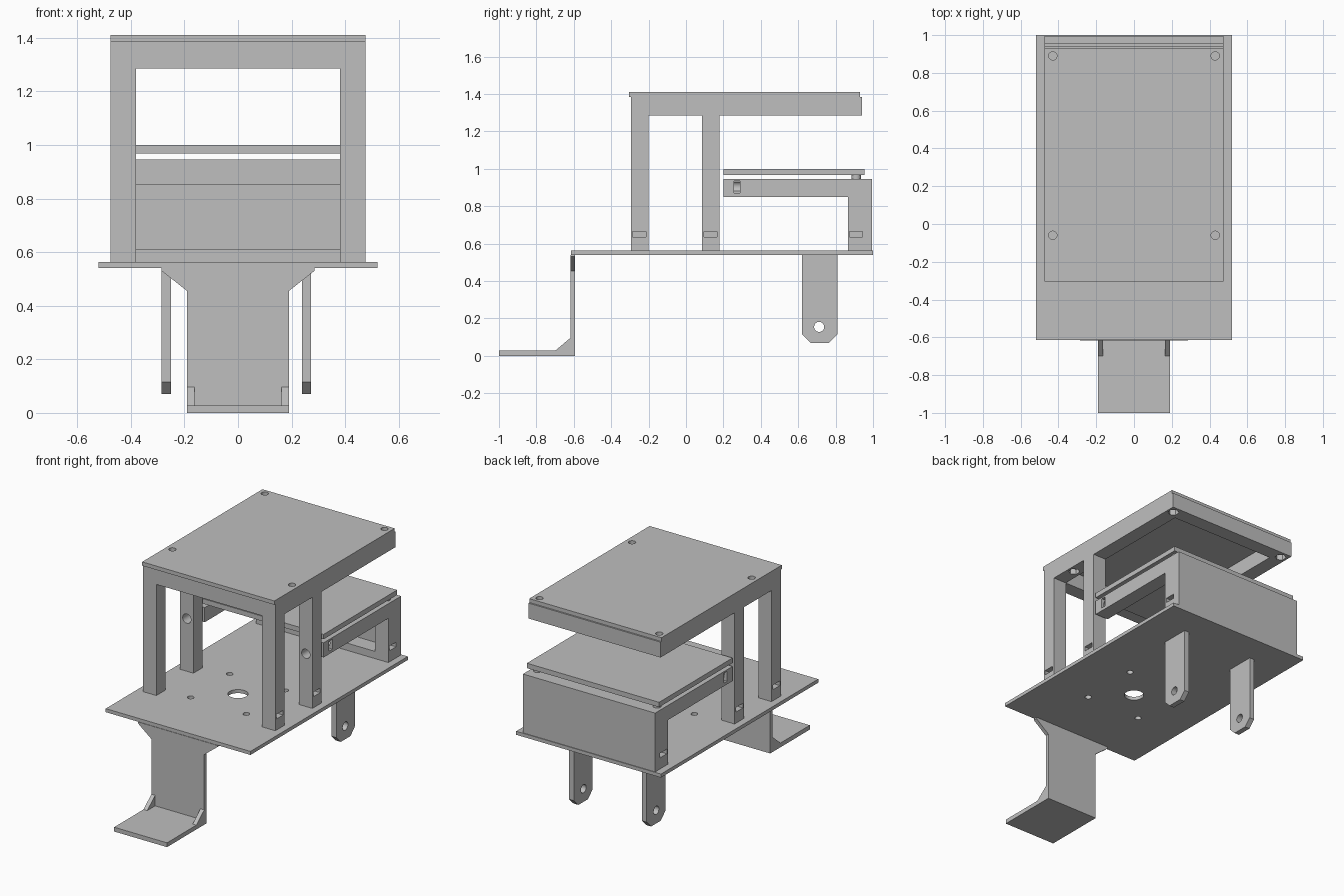
import bpy, bmesh, math
from mathutils import Matrix, Vector

default = bpy.data.objects.get("Cube")
if default:
    bpy.data.objects.remove(default, do_unlink=True)

grey = bpy.data.materials.new("light grey")
grey.use_nodes = True
grey.diffuse_color = (0.52, 0.52, 0.52, 1)
grey.node_tree.nodes["Principled BSDF"].inputs["Base Color"].default_value = grey.diffuse_color


def finish(name, bm):
    bmesh.ops.recalc_face_normals(bm, faces=bm.faces[:])
    mesh = bpy.data.meshes.new(name)
    bm.to_mesh(mesh)
    bm.free()
    mesh.materials.append(grey)
    obj = bpy.data.objects.new(name, mesh)
    bpy.context.collection.objects.link(obj)
    return obj


def box(name, x, y, z):
    """Box from (min, max) ranges."""
    bm = bmesh.new()
    bmesh.ops.create_cube(bm, size=1)
    for v in bm.verts:
        v.co = Vector([(r[0] + r[1]) / 2 + c * (r[1] - r[0]) for r, c in zip((x, y, z), v.co)])
    return finish(name, bm)


def prism(name, points, depth):
    """Extrude a closed loop of 3D points along the depth vector."""
    bm = bmesh.new()
    face = bm.faces.new([bm.verts.new(p) for p in points])
    out = bmesh.ops.extrude_face_region(bm, geom=[face])
    bmesh.ops.translate(bm, vec=depth, verts=[g for g in out["geom"] if isinstance(g, bmesh.types.BMVert)])
    return finish(name, bm)


def rod(name, centre, radius, length, axis="Z", sides=32):
    bm = bmesh.new()
    bmesh.ops.create_cone(bm, cap_ends=True, segments=sides, radius1=radius, radius2=radius, depth=length)
    turn = {"X": Matrix.Rotation(math.pi / 2, 4, "Y"), "Y": Matrix.Rotation(math.pi / 2, 4, "X"),
            "Z": Matrix.Identity(4)}[axis]
    bm.transform(Matrix.Translation(centre) @ turn)
    return finish(name, bm)


def cut(obj, *cutters):
    """Subtract each cutter from the part, then discard it."""
    bpy.context.view_layer.objects.active = obj
    for cutter in cutters:
        cutter.hide_render = True
        mod = obj.modifiers.new("cut", "BOOLEAN")
        mod.operation, mod.solver, mod.object = "DIFFERENCE", "EXACT", cutter
        bpy.ops.object.modifier_apply(modifier=mod.name)
        bpy.data.objects.remove(cutter, do_unlink=True)


def side_slot(obj, side, y, z):
    """Nut slot let into the outer side face of a leg or arm."""
    x = sorted((side * 0.41, side * 0.6))
    cut(obj, box("slot_cutter", x, y, z))


HALF, INNER = 0.475, 0.38
DECK = 0.563
ROD_X = (HALF + INNER) / 2
SIDES = (-1, 1)
wide = (-1, 1)
inside = (-INNER, INNER)

# Base plate with a central opening and four mounting holes
base = box("base_plate", (-0.52, 0.52), (-0.615, 1.0), (0.54, DECK))
cut(base, rod("hole_cutter", (0, 0, 0.55), 0.06, 0.2))
for sx in SIDES:
    for sy in SIDES:
        cut(base, rod("hole_cutter", (sx * 0.2, sy * 0.2, 0.55), 0.02, 0.2))

# Tall open frame: four legs under a ring of rails
tall = box("tall_frame", (-HALF, HALF), (-0.295, 0.94), (DECK, 1.385))
cut(tall,
    box("front_window", inside, (-1, 2), (0.4, 1.285)),
    box("side_window", wide, (-0.2, 0.085), (0.4, 1.285)),
    box("rear_window", wide, (0.18, 2), (0.4, 1.285)),
    box("well", inside, (-0.2, 0.845), (1.2, 1.5)))
top = box("top_plate", (-HALF, HALF), (-0.305, 0.93), (1.385, 1.41))

# Lower frame: two arms on a rear wall
low = box("lower_frame", (-HALF, HALF), (0.2, 0.995), (DECK, 0.945))
cut(low,
    box("side_window", wide, (0, 0.865), (0.4, 0.85)),
    box("arm_gap", inside, (0, 0.865), (0.4, 1.1)),
    box("wall_recess", inside, (0.8, 0.97), (0.61, 0.85)))
shelf = box("lower_plate", (-HALF, HALF), (0.2, 0.955), (0.968, 1.0))

for s in SIDES:
    # Screw holes in the top plate and nut pockets beneath
    for y in (-0.06, 0.89):
        cut(top, rod("hole_cutter", (s * 0.43, y, 1.4), 0.022, 0.3))
        cut(tall, rod("hole_cutter", (s * 0.43, y, 1.35), 0.022, 0.3),
            rod("pocket_cutter", (s * 0.43, y, 1.27), 0.035, 0.1, sides=6))
    # Nut slots near the feet
    for y in (-0.285, 0.095):
        side_slot(tall, s, (y, y + 0.07), (0.635, 0.665))
    side_slot(low, s, (0.875, 0.945), (0.635, 0.665))
    side_slot(low, s, (0.257, 0.29), (0.87, 0.935))
    # Bolt holes joining middle legs to arms
    cut(tall, rod("hole_cutter", (s * ROD_X, 0.13, 0.905), 0.03, 0.3, "Y"))
    cut(low, rod("hole_cutter", (s * ROD_X, 0.2, 0.905), 0.03, 0.3, "Y"))
    # Spacers under the lower plate
    rod("spacer_" + ("left" if s > 0 else "right"), (s * 0.43, 0.91, 0.957), 0.025, 0.024)

# Hanging lugs below the base
for name, x in (("hanger_left", 0.238), ("hanger_right", -0.285)):
    outline = [(0.62, 0.54), (0.62, 0.115), (0.665, 0.07), (0.765, 0.07), (0.81, 0.115), (0.81, 0.54)]
    lug = prism(name, [(x, y, z) for y, z in outline], (0.035, 0, 0))
    cut(lug, rod("hole_cutter", (x, 0.712, 0.155), 0.027, 0.3, "X"))

# Front bracket: flared upright, foot and gussets
half = [(0.19, 0), (0.19, 0.455), (0.285, 0.53), (0.285, 0.54)]
outline = half + [(-x, z) for x, z in reversed(half)]
prism("bracket_upright", [(x, -0.618, z) for x, z in outline], (0, 0.025, 0))
box("bracket_foot", (-0.19, 0.19), (-1.0, -0.6), (0, 0.028))
for name, x in (("gusset_left", 0.163), ("gusset_right", -0.19)):
    prism(name, [(x, -0.7, 0.027), (x, -0.617, 0.027), (x, -0.617, 0.097)], (0.027, 0, 0))

# Smooth round holes, keep hard edges
for obj in bpy.context.collection.objects:
    if obj.type == "MESH" and grey.name in obj.data.materials:
        bpy.ops.object.select_all(action="DESELECT")
        obj.select_set(True)
        bpy.context.view_layer.objects.active = obj
        bpy.ops.object.shade_smooth_by_angle(angle=math.radians(30))
